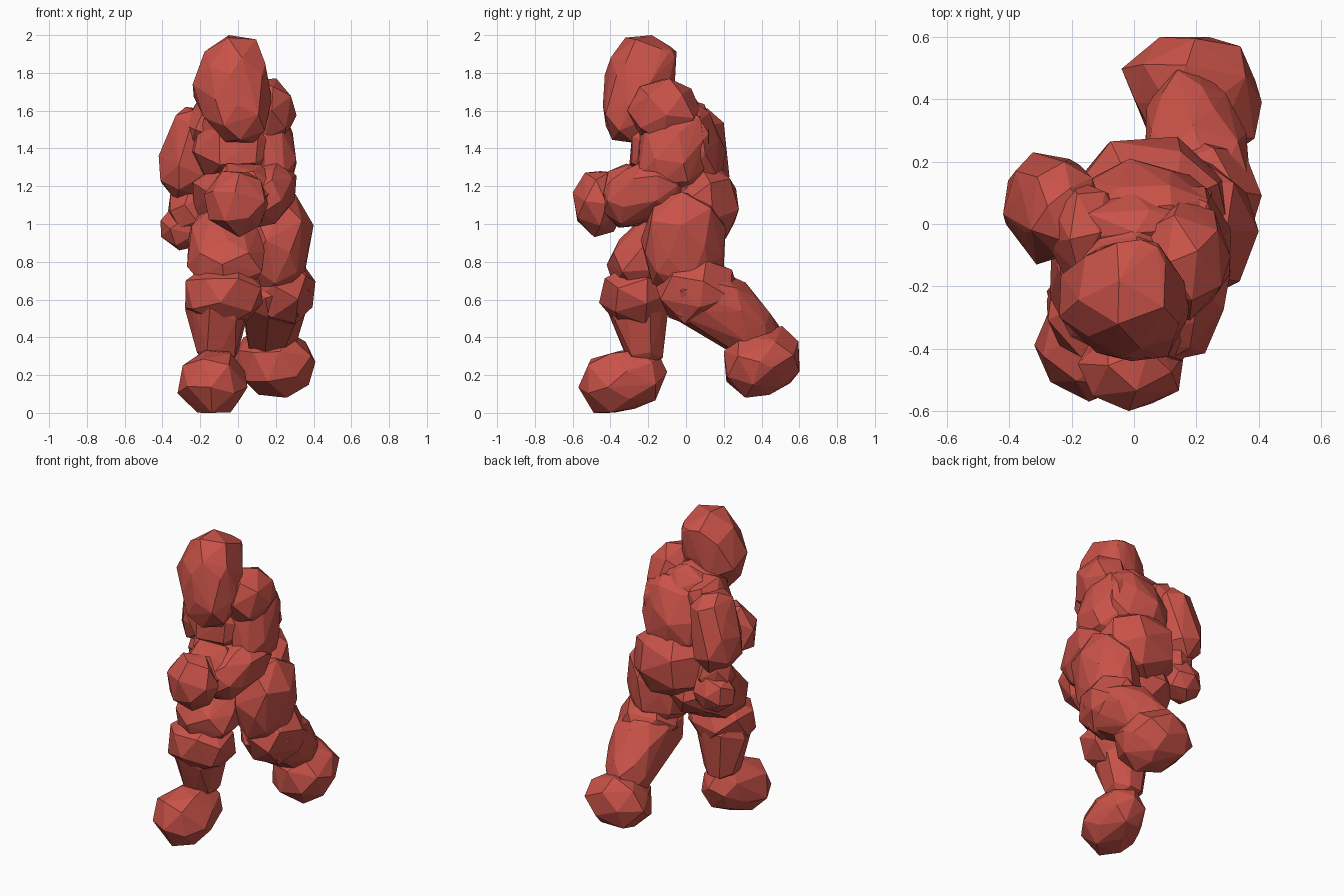
import bpy, bmesh, math, random
from mathutils import Vector, Euler

if "Cube" in bpy.data.objects:
    bpy.data.objects.remove(bpy.data.objects["Cube"])

random.seed(8)
red = bpy.data.materials.new("red")
red.diffuse_color = (0.58, 0.085, 0.065, 1)
red.use_nodes = True
red.node_tree.nodes["Principled BSDF"].inputs["Base Color"].default_value = red.diffuse_color


def rock(x0, x1, y0, y1, z0, z1, n=20):
    """Irregular ball of points stretched to fill a bounding box."""
    rot = Euler([random.uniform(0, 6.28) for _ in range(3)])
    pts = []
    for i in range(n):
        z = 1 - 2 * (i + 0.5) / n
        r, a = math.sqrt(1 - z * z), i * 2.39996
        p = Vector((r * math.cos(a), r * math.sin(a), z))
        p.rotate(rot)
        pts.append(p * random.uniform(0.92, 1.0))
    box = ((x0, x1), (y0, y1), (z0, z1))
    lo = [min(p[k] for p in pts) for k in range(3)]
    hi = [max(p[k] for p in pts) for k in range(3)]
    return [Vector([box[k][0] + (p[k] - lo[k]) / (hi[k] - lo[k]) * (box[k][1] - box[k][0])
                    for k in range(3)]) for p in pts]


def part(name, *boxes):
    """Flat-faced hull wrapped around one or more rocks."""
    bm = bmesh.new()
    for b in boxes:
        for p in rock(*b):
            bm.verts.new(p)
    res = bmesh.ops.convex_hull(bm, input=bm.verts[:])
    junk = {e for e in res["geom_interior"] + res["geom_unused"]
            if isinstance(e, bmesh.types.BMVert)}
    bmesh.ops.delete(bm, geom=list(junk), context="VERTS")
    # merge crowded corners so the facets stay large
    bmesh.ops.remove_doubles(bm, verts=bm.verts[:], dist=0.035)
    bmesh.ops.recalc_face_normals(bm, faces=bm.faces[:])
    me = bpy.data.meshes.new(name)
    bm.to_mesh(me)
    bm.free()
    me.materials.append(red)
    bpy.context.collection.objects.link(bpy.data.objects.new(name, me))


# Head and torso
part("head", (-.2, .16, -.41, -.06, 1.62, 2.0), (-.24, .18, -.43, -.06, 1.52, 1.9),
     (-.15, .17, -.44, -.16, 1.43, 1.72), (-.08, .1, -.14, -.05, 1.84, 1.94))
part("neck", (-.2, .18, -.29, .06, 1.32, 1.72))
part("chest", (-.25, .24, -.3, .14, 1.2, 1.6), (-.22, .24, -.12, .1, 1.4, 1.7))
part("upper_back", (-.2, .25, -.08, .21, 1.18, 1.52), (-.14, .24, -.06, .14, 1.4, 1.64))
part("waist", (-.24, .24, -.28, .2, .94, 1.36))
part("pelvis", (-.2, .3, -.12, .28, .88, 1.33))

# Arm reaching forward
part("front_shoulder", (.02, .31, -.31, .08, 1.42, 1.77))
part("front_upper_arm", (.04, .29, -.24, .13, 1.36, 1.62), (.06, .31, -.26, .12, 1.16, 1.45))
part("front_forearm", (.05, .31, -.34, .0, 1.05, 1.34), (-.04, .26, -.44, -.2, .98, 1.28))
part("front_hand", (-.18, .16, -.6, -.32, .93, 1.28))
part("front_wrist", (-.16, .22, -.46, -.15, .98, 1.32))

# Arm hanging back
part("rear_shoulder", (-.28, -.04, -.18, .15, 1.36, 1.67))
part("rear_upper_arm", (-.36, -.1, -.1, .2, 1.38, 1.62), (-.42, -.13, -.13, .23, 1.12, 1.46))
part("rear_forearm", (-.37, -.14, -.06, .18, .95, 1.24))
part("rear_hand", (-.41, -.14, -.02, .22, .86, 1.1))

# Leg stepping forward
part("front_thigh", (-.26, .12, -.29, .18, .74, 1.1), (-.27, .14, -.42, -.06, .62, .94))
part("front_knee", (-.28, .13, -.46, -.08, .46, .8))
part("front_shin", (-.28, .07, -.42, -.09, .42, .7), (-.22, .0, -.33, -.12, .25, .42))
part("front_foot", (-.32, .05, -.57, -.22, 0, .33), (-.25, .02, -.36, -.1, .04, .34))

# Leg pushing off behind
part("rear_thigh", (.04, .4, -.24, .21, .72, 1.17), (.03, .36, -.2, .2, .62, .94))
part("rear_knee", (.02, .41, -.16, .28, .46, .82))
part("rear_shin", (.03, .38, -.14, .26, .46, .78), (.04, .36, .08, .38, .38, .71),
     (.04, .31, .2, .5, .28, .56))
part("rear_foot", (.02, .41, .2, .52, .08, .42), (-.04, .39, .32, .6, .12, .46))
